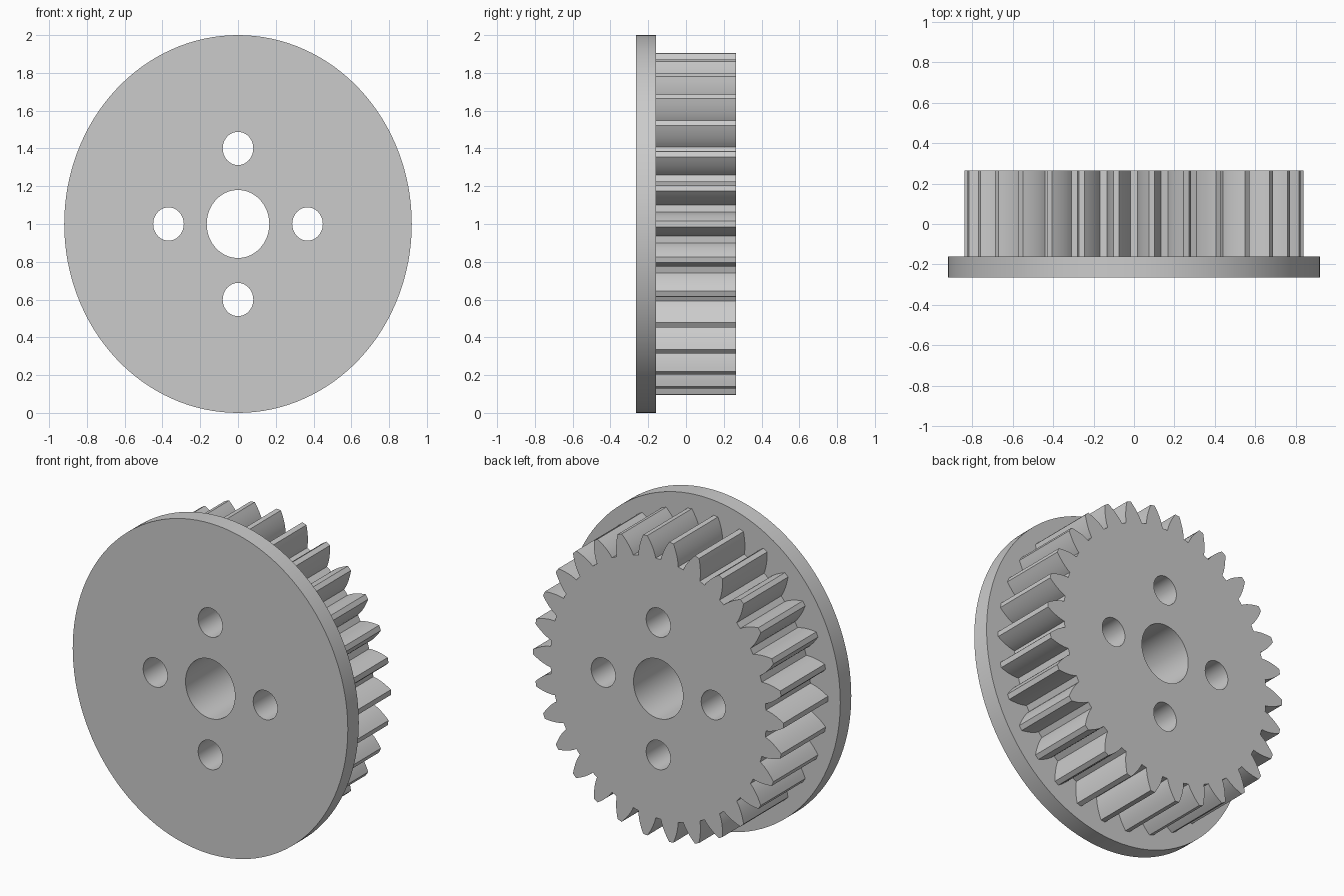
import bpy, bmesh
from math import sin, cos, tan, acos, pi, radians
from mathutils import Matrix

cube = bpy.data.objects.get("Cube")
if cube:
    bpy.data.objects.remove(cube, do_unlink=True)

grey = bpy.data.materials.new("plain grey")
grey.use_nodes = True
grey.diffuse_color = (0.6, 0.6, 0.6, 1)
grey.node_tree.nodes["Principled BSDF"].inputs["Base Color"].default_value = (0.6, 0.6, 0.6, 1)

SQUASH = 0.92            # the whole part is slightly narrower in x
TEETH, TIP, ROOT = 30, 0.91, 0.785
PITCH = TIP * TEETH / (TEETH + 2)
PRESSURE = radians(25)


def circle(radius, count, cx=0, cy=0):
    return [(cx + radius * cos(2 * pi * i / count), cy + radius * sin(2 * pi * i / count))
            for i in range(count)]


def involute(a):
    return tan(a) - a


def half_angle(r):
    """Half the angle a tooth spans at radius r."""
    a = acos(min(1, PITCH * cos(PRESSURE) / r))
    return pi / (2 * TEETH) + involute(PRESSURE) - involute(a)


def gear_outline():
    steps = 6
    radii = [ROOT + (TIP - ROOT) * i / steps for i in range(steps + 1)]
    flank = [(r, half_angle(r)) for r in radii]
    tooth = [(r, -a) for r, a in flank] + [(r, a) for r, a in reversed(flank)]
    return [(r * cos(a + 2 * pi * k / TEETH), r * sin(a + 2 * pi * k / TEETH))
            for k in range(TEETH) for r, a in tooth]


def holes():
    loops = [circle(0.18, 64)]
    for cx, cy in ((1, 0), (0, 1), (-1, 0), (0, -1)):
        loops.append(circle(0.088, 40, 0.4 * cx, 0.4 * cy))
    return loops


def plate(name, outline, y_front, y_back):
    """Extrude an outline with the bolt holes from y_front to y_back."""
    curve = bpy.data.curves.new(name, 'CURVE')
    curve.dimensions = '2D'
    curve.fill_mode = 'BOTH'
    curve.extrude = (y_back - y_front) / 2
    for loop in [outline] + holes():
        spline = curve.splines.new('POLY')
        spline.points.add(len(loop) - 1)
        for point, (x, y) in zip(spline.points, loop):
            point.co = (x, y, 0, 1)
        spline.use_cyclic_u = True
    obj = bpy.data.objects.new(name, curve)
    bpy.context.collection.objects.link(obj)
    bpy.ops.object.select_all(action='DESELECT')
    obj.select_set(True)
    bpy.context.view_layer.objects.active = obj
    bpy.ops.object.convert(target='MESH')
    obj = bpy.context.object

    # Stand the plate upright and weld caps to walls
    bm = bmesh.new()
    bm.from_mesh(obj.data)
    bm.transform(Matrix.Translation((0, (y_front + y_back) / 2, 1))
                 @ Matrix.Diagonal((SQUASH, 1, 1, 1))
                 @ Matrix.Rotation(pi / 2, 4, 'X'))
    bmesh.ops.remove_doubles(bm, verts=bm.verts, dist=0.0001)
    bmesh.ops.recalc_face_normals(bm, faces=bm.faces)
    bm.to_mesh(obj.data)
    bm.free()
    obj.data.materials.clear()
    obj.data.materials.append(grey)
    bpy.ops.object.shade_smooth_by_angle(angle=radians(25))
    return obj


# Front flange and the toothed wheel behind it
plate("flange_disc", circle(1.0, 128), -0.265, -0.16)
plate("toothed_wheel", gear_outline(), -0.16, 0.265)
